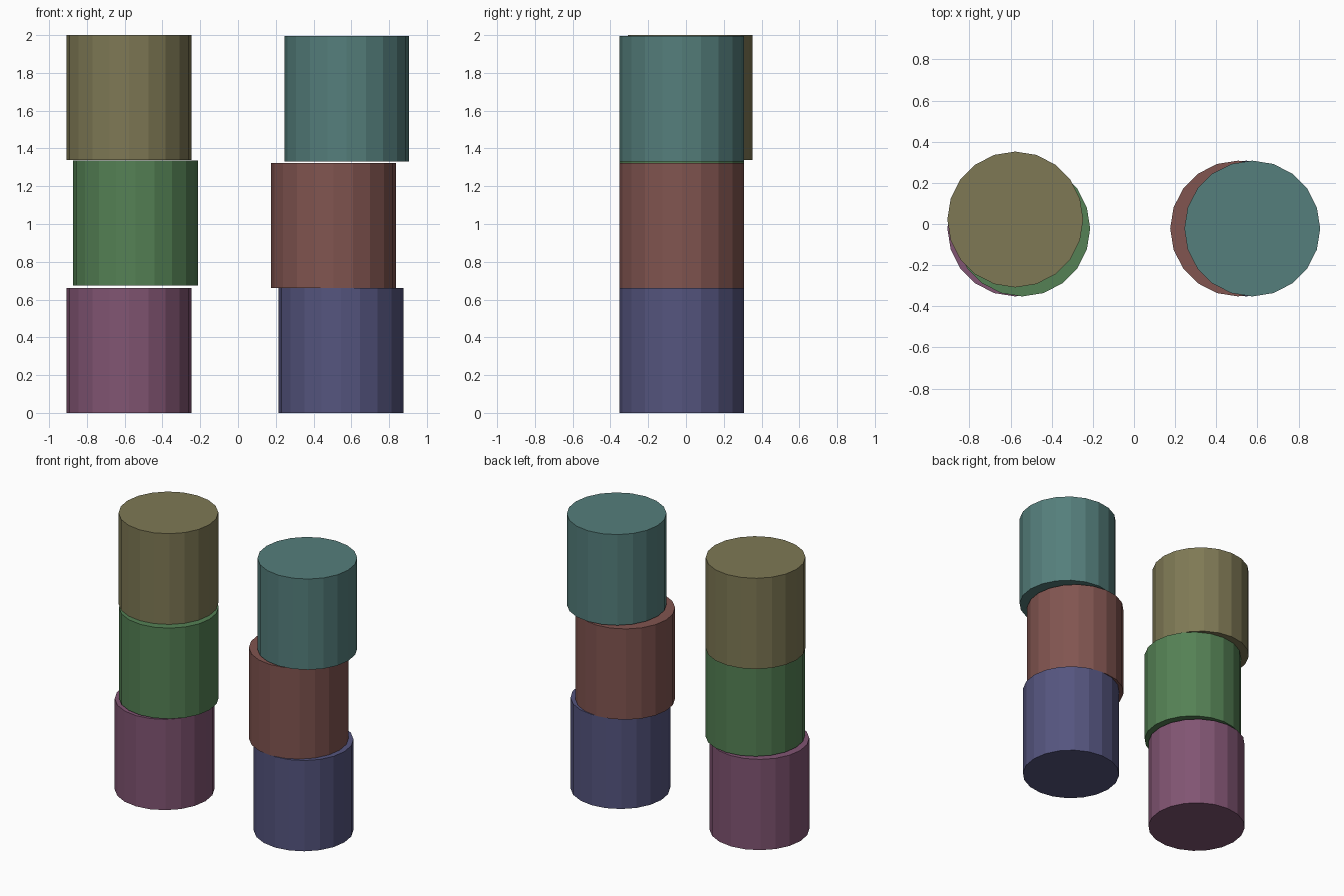
import bpy

if "Cube" in bpy.data.objects:
    bpy.data.objects.remove(bpy.data.objects["Cube"])

RADIUS, HEIGHT, SIDES = 0.33, 0.662, 20

# name, centre x, centre y, base z, colour
CYLINDERS = [
    ("left_stack_bottom", -0.577, -0.022, 0.0, (0.22, 0.09, 0.17)),
    ("left_stack_middle", -0.543, -0.022, 0.675, (0.09, 0.22, 0.09)),
    ("left_stack_top", -0.577, 0.022, 1.338, (0.21, 0.19, 0.09)),
    ("right_stack_bottom", 0.545, -0.022, 0.0, (0.09, 0.09, 0.21)),
    ("right_stack_middle", 0.506, -0.022, 0.662, (0.22, 0.09, 0.08)),
    ("right_stack_top", 0.575, -0.022, 1.332, (0.09, 0.21, 0.20)),
]


def cylinder(name, x, y, base, colour):
    bpy.ops.mesh.primitive_cylinder_add(
        vertices=SIDES, radius=RADIUS, depth=HEIGHT,
        location=(x, y, base + HEIGHT / 2))
    obj = bpy.context.object
    obj.name = name
    mat = bpy.data.materials.new(name + "_colour")
    mat.diffuse_color = (*colour, 1)
    mat.use_nodes = True
    mat.node_tree.nodes["Principled BSDF"].inputs["Base Color"].default_value = mat.diffuse_color
    obj.data.materials.append(mat)


# Two loose stacks of three flat-sided cylinders
for spec in CYLINDERS:
    cylinder(*spec)
